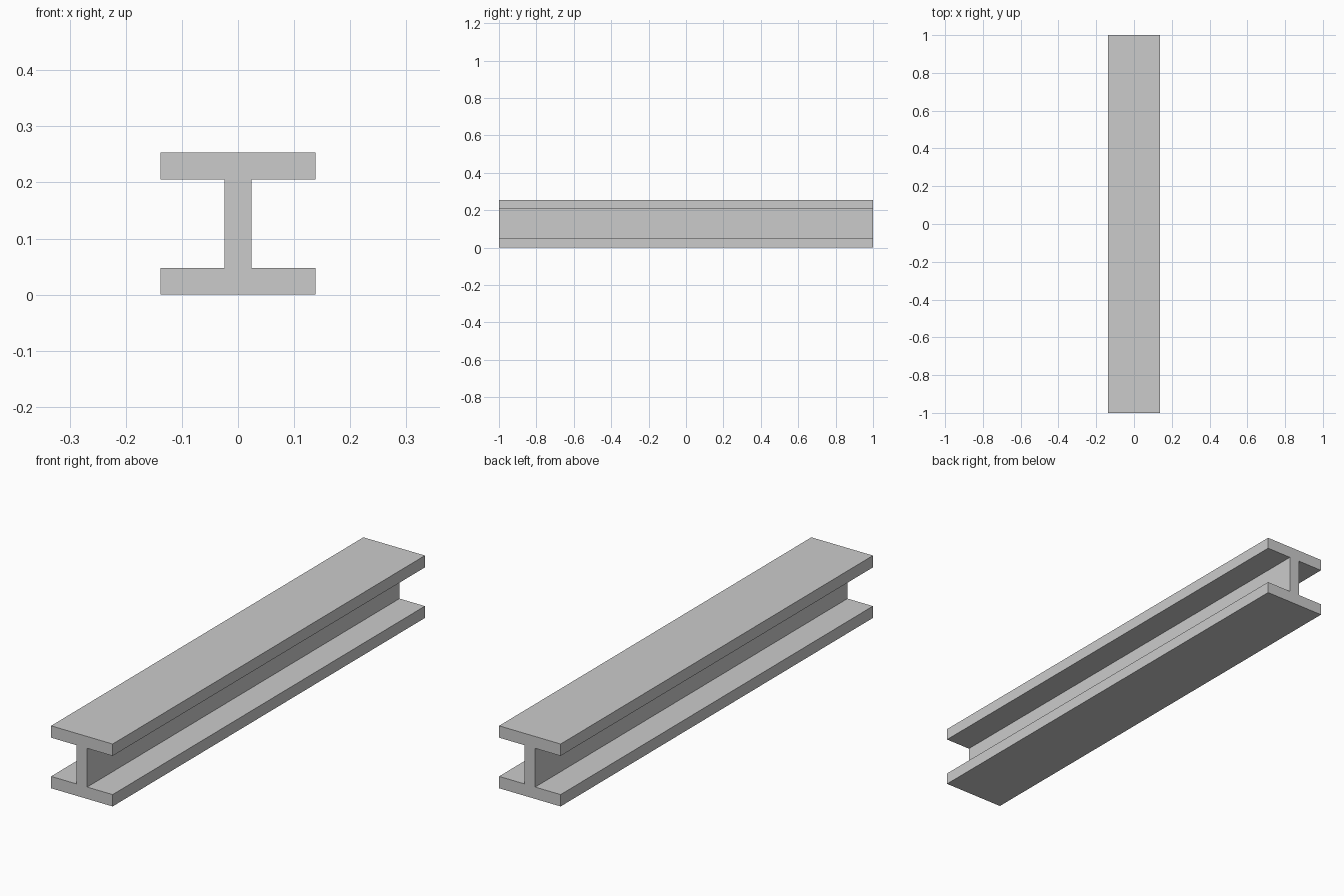
import bpy
import bmesh

if "Cube" in bpy.data.objects:
    bpy.data.objects.remove(bpy.data.objects["Cube"])

LENGTH = 2.0
HEIGHT = 0.253
HALF_FLANGE = 0.138
HALF_WEB = 0.024
FLANGE = 0.048

# Right half of the I-shaped section, bottom to top, mirrored for the left
right = [(HALF_FLANGE, 0), (HALF_FLANGE, FLANGE), (HALF_WEB, FLANGE),
         (HALF_WEB, HEIGHT - FLANGE), (HALF_FLANGE, HEIGHT - FLANGE),
         (HALF_FLANGE, HEIGHT)]
profile = right + [(-x, z) for x, z in reversed(right)]

# Beam: section extruded along y
bm = bmesh.new()
face = bm.faces.new([bm.verts.new((x, -LENGTH / 2, z)) for x, z in profile])
result = bmesh.ops.extrude_face_region(bm, geom=[face], use_keep_orig=True)
verts = [g for g in result["geom"] if isinstance(g, bmesh.types.BMVert)]
bmesh.ops.translate(bm, verts=verts, vec=(0, LENGTH, 0))
bmesh.ops.recalc_face_normals(bm, faces=bm.faces)

mesh = bpy.data.meshes.new("i_beam")
bm.to_mesh(mesh)
bm.free()
bpy.context.collection.objects.link(bpy.data.objects.new("i_beam", mesh))
